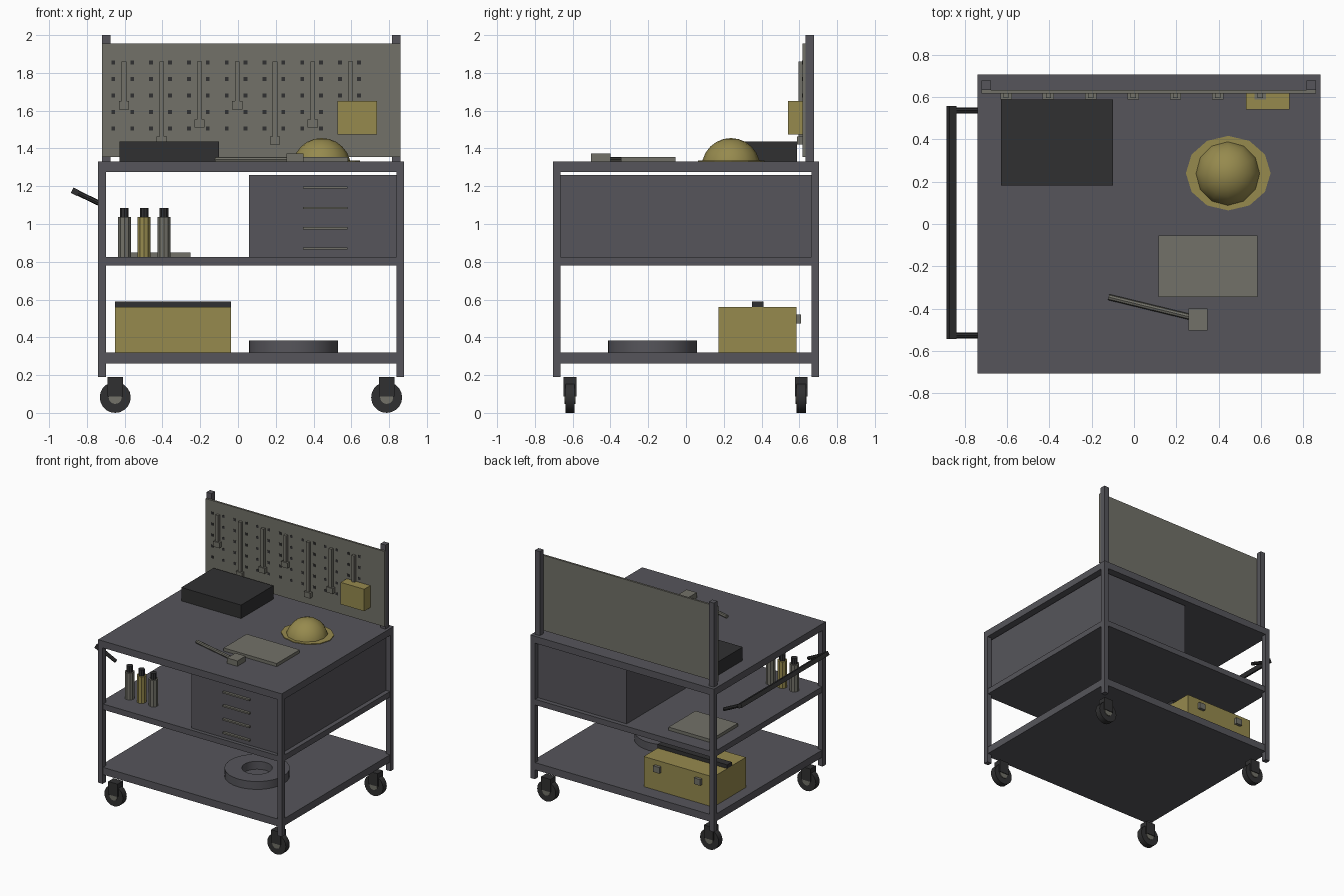
import bpy, bmesh, math
from mathutils import Matrix, Vector

if "Cube" in bpy.data.objects:
    bpy.data.objects.remove(bpy.data.objects["Cube"])


def material(name, rgb):
    m = bpy.data.materials.new(name)
    m.diffuse_color = (*rgb, 1)
    m.use_nodes = True
    m.node_tree.nodes["Principled BSDF"].inputs["Base Color"].default_value = m.diffuse_color
    return m


STEEL = material("dark steel grey", (0.093, 0.091, 0.104))
PALE = material("warm light grey", (0.168, 0.165, 0.138))
BLACK = material("near black", (0.03, 0.03, 0.031))
YELLOW = material("dull yellow", (0.305, 0.254, 0.076))


def finish(name, bm, mat, smooth=False):
    bmesh.ops.recalc_face_normals(bm, faces=bm.faces)
    me = bpy.data.meshes.new(name)
    bm.to_mesh(me)
    bm.free()
    me.materials.append(mat)
    ob = bpy.data.objects.new(name, me)
    bpy.context.collection.objects.link(ob)
    if smooth:
        bpy.ops.object.select_all(action='DESELECT')
        ob.select_set(True)
        bpy.context.view_layer.objects.active = ob
        bpy.ops.object.shade_smooth_by_angle(angle=math.radians(40))
    return ob


def add_box(bm, x0, x1, y0, y1, z0, z1):
    m = Matrix.Translation(((x0 + x1) / 2, (y0 + y1) / 2, (z0 + z1) / 2))
    bmesh.ops.create_cube(bm, size=1, matrix=m @ Matrix.Diagonal((x1 - x0, y1 - y0, z1 - z0, 1)))


def box(name, mat, *b):
    bm = bmesh.new()
    add_box(bm, *b)
    return finish(name, bm, mat)


def cyl(name, mat, a, b, r, sides, smooth=False, scale=(1, 1)):
    """Cylinder between points a and b."""
    a, b = Vector(a), Vector(b)
    rot = (b - a).to_track_quat('Z', 'Y').to_matrix().to_4x4()
    m = Matrix.Translation((a + b) / 2) @ rot @ Matrix.Diagonal((scale[0], scale[1], 1, 1))
    bm = bmesh.new()
    bmesh.ops.create_cone(bm, cap_ends=True, segments=sides, radius1=r, radius2=r,
                          depth=(b - a).length, matrix=m)
    return finish(name, bm, mat, smooth)


# frame: top, shelves, legs
box("table_top", STEEL, -0.74, 0.88, -0.705, 0.705, 1.275, 1.33)
box("middle_shelf", STEEL, -0.735, 0.875, -0.70, 0.70, 0.78, 0.825)
box("bottom_shelf", STEEL, -0.735, 0.875, -0.70, 0.70, 0.262, 0.32)
for side, x in (("left", -0.74), ("right", 0.84)):
    for end, y in (("front", -0.705), ("back", 0.665)):
        box(f"{end}_{side}_leg", STEEL, x, x + 0.04, y, y + 0.04, 0.19, 1.33)

# casters
for side, x in (("left", -0.65), ("right", 0.787)):
    for end, y in (("front", -0.614), ("back", 0.61)):
        n = f"{end}_{side}"
        cyl(n + "_wheel", BLACK, (x, y - 0.024, 0.082), (x, y + 0.024, 0.082), 0.082, 20, True)
        cyl(n + "_wheel_hub", PALE, (x, y - 0.029, 0.082), (x, y + 0.029, 0.082), 0.035, 12, True)
        box(n + "_caster_fork", BLACK, x - 0.041, x + 0.041, y - 0.034, y + 0.034, 0.087, 0.19)

# push handle on the left side
tilt = math.radians(27)
bm = bmesh.new()
bmesh.ops.create_cube(bm, size=1, matrix=Matrix.Translation((-0.862, 0.006, 1.171))
                      @ Matrix.Rotation(tilt, 4, 'Y') @ Matrix.Diagonal((0.036, 1.1, 0.032, 1)))
finish("push_handle_bar", bm, BLACK)
for y in (-0.527, 0.535):
    cyl("push_handle_arm", BLACK, (-0.862, y, 1.171), (-0.71, y, 1.098), 0.014, 8)

# drawer cabinet
box("drawer_cabinet", STEEL, 0.058, 0.84, -0.67, 0.665, 0.825, 1.26)
for z in (0.87, 0.977, 1.085, 1.193):
    box("drawer_pull", PALE, 0.345, 0.58, -0.69, -0.67, z - 0.006, z + 0.006)

# pegboard, uprights, holes
for x in (-0.72, 0.815):
    box("pegboard_upright", STEEL, x, x + 0.044, 0.632, 0.677, 1.33, 2.0)
box("pegboard", PALE, -0.72, 0.86, 0.617, 0.633, 1.355, 1.955)
bm = bmesh.new()
for i in range(14):
    for j in range(5):
        x, z = -0.66 + 0.1 * i, 1.505 + 0.0875 * j
        add_box(bm, x - 0.01, x + 0.01, 0.615, 0.618, z - 0.01, z + 0.01)
finish("pegboard_holes", bm, BLACK)

# hanging tools in three repeating lengths
for i in range(7):
    x, z = -0.604 + 0.2 * i, (1.607, 1.42, 1.51)[i % 3]
    box("hanging_tool_shaft", PALE, x - 0.0125, x + 0.0125, 0.595, 0.617, z + 0.04, 1.86)
    box("hanging_tool_head", PALE, x - 0.027, x + 0.027, 0.588, 0.617, z, z + 0.043)
box("pegboard_bin", YELLOW, 0.528, 0.735, 0.54, 0.617, 1.475, 1.65)

# items on the table top
box("black_case", BLACK, -0.628, -0.10, 0.182, 0.588, 1.33, 1.437)
box("table_pad", PALE, 0.115, 0.583, -0.345, -0.055, 1.33, 1.355)
box("hammer_head", PALE, 0.257, 0.347, -0.503, -0.40, 1.33, 1.373)
cyl("hammer_handle", PALE, (-0.12, -0.345, 1.342), (0.27, -0.44, 1.342), 0.014, 8)

# hard hat: dome cut off at the table, with a flat oval brim
bm = bmesh.new()
bmesh.ops.create_uvsphere(bm, u_segments=12, v_segments=12, radius=0.155,
                          matrix=Matrix.Translation((0.443, 0.238, 1.30)))
bmesh.ops.bisect_plane(bm, geom=bm.verts[:] + bm.edges[:] + bm.faces[:],
                       plane_co=(0, 0, 1.33), plane_no=(0, 0, 1), clear_inner=True)
finish("hard_hat_dome", bm, YELLOW, True)
cyl("hard_hat_brim", YELLOW, (0.445, 0.24, 1.328), (0.445, 0.24, 1.336), 0.2, 12, scale=(1, 0.88))

# bottles and tray on the middle shelf
for x, mat in ((-0.602, PALE), (-0.497, YELLOW), (-0.392, PALE)):
    cyl("bottle", mat, (x, -0.505, 0.825), (x, -0.505, 1.037), 0.036, 10)
    cyl("bottle_cap", BLACK, (x, -0.505, 1.037), (x, -0.505, 1.086), 0.024, 10)
box("flat_tray", PALE, -0.625, -0.252, 0.24, 0.58, 0.825, 0.85)

# toolbox on the bottom shelf
box("toolbox", YELLOW, -0.65, -0.037, 0.173, 0.585, 0.32, 0.56)
box("toolbox_handle", BLACK, -0.65, -0.037, 0.35, 0.41, 0.56, 0.59)
for x in (-0.523, -0.163):
    box("toolbox_latch", PALE, x - 0.027, x + 0.027, 0.585, 0.608, 0.472, 0.521)

# cable reel ring, spun from a rectangular profile
bm = bmesh.new()
vs = [bm.verts.new((0.293 + r, -0.178, z))
      for r, z in ((0.11, 0.32), (0.236, 0.32), (0.236, 0.383), (0.11, 0.383))]
es = [bm.edges.new((vs[i], vs[(i + 1) % 4])) for i in range(4)]
bmesh.ops.spin(bm, geom=vs + es, cent=(0.293, -0.178, 0), axis=(0, 0, 1),
               angle=2 * math.pi, steps=32)
bmesh.ops.remove_doubles(bm, verts=bm.verts, dist=0.0005)
finish("cable_ring", bm, STEEL, True)
